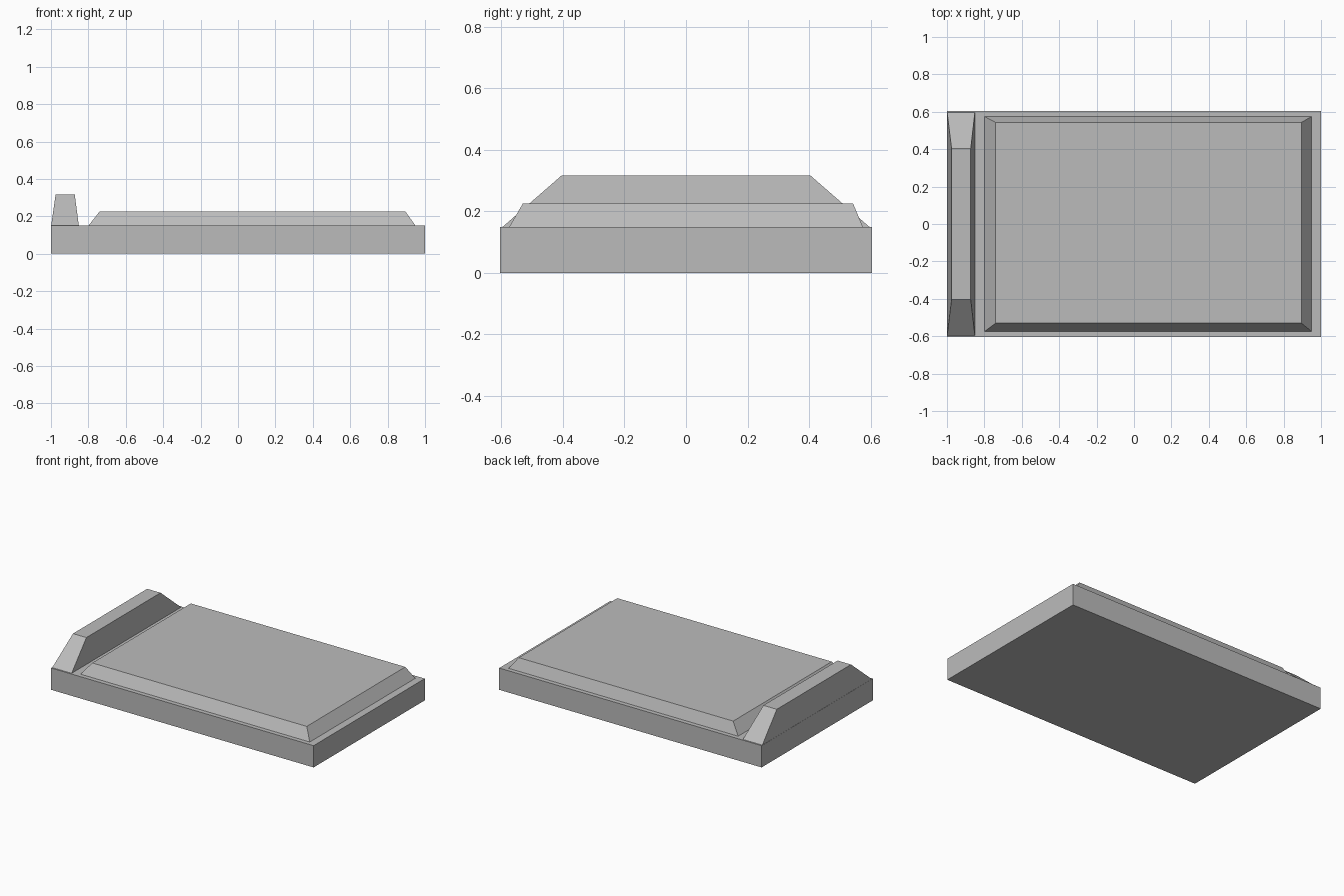
import bpy
import bmesh

if "Cube" in bpy.data.objects:
    bpy.data.objects.remove(bpy.data.objects["Cube"])

grey = bpy.data.materials.new("plain grey")
grey.diffuse_color = (0.5, 0.5, 0.5, 1)
grey.use_nodes = True
grey.node_tree.nodes["Principled BSDF"].inputs["Base Color"].default_value = grey.diffuse_color


def tapered_block(name, bottom, top, z0, z1):
    """Block between two rectangles, each given as (x0, x1, y0, y1)."""
    bm = bmesh.new()
    rings = []
    for (x0, x1, y0, y1), z in ((bottom, z0), (top, z1)):
        corners = ((x0, y0), (x1, y0), (x1, y1), (x0, y1))
        rings.append([bm.verts.new((x, y, z)) for x, y in corners])
    low, high = rings
    bm.faces.new(low[::-1])
    bm.faces.new(high)
    for i in range(4):
        j = (i + 1) % 4
        bm.faces.new((low[i], low[j], high[j], high[i]))
    mesh = bpy.data.meshes.new(name)
    bm.to_mesh(mesh)
    bm.free()
    mesh.materials.append(grey)
    obj = bpy.data.objects.new(name, mesh)
    bpy.context.collection.objects.link(obj)
    return obj


# Flat slab at the bottom
slab = (-1, 1, -0.605, 0.605)
tapered_block("base", slab, slab, 0, 0.15)

# Low pad with sloping edges
tapered_block("pad", (-0.8, 0.95, -0.575, 0.575),
              (-0.74, 0.895, -0.53, 0.543), 0.149, 0.226)

# Raised end board, sunk slightly into the slab
tapered_block("end_board", (-1, -0.85, -0.605, 0.605),
              (-0.975, -0.873, -0.404, 0.404), 0.142, 0.317)
